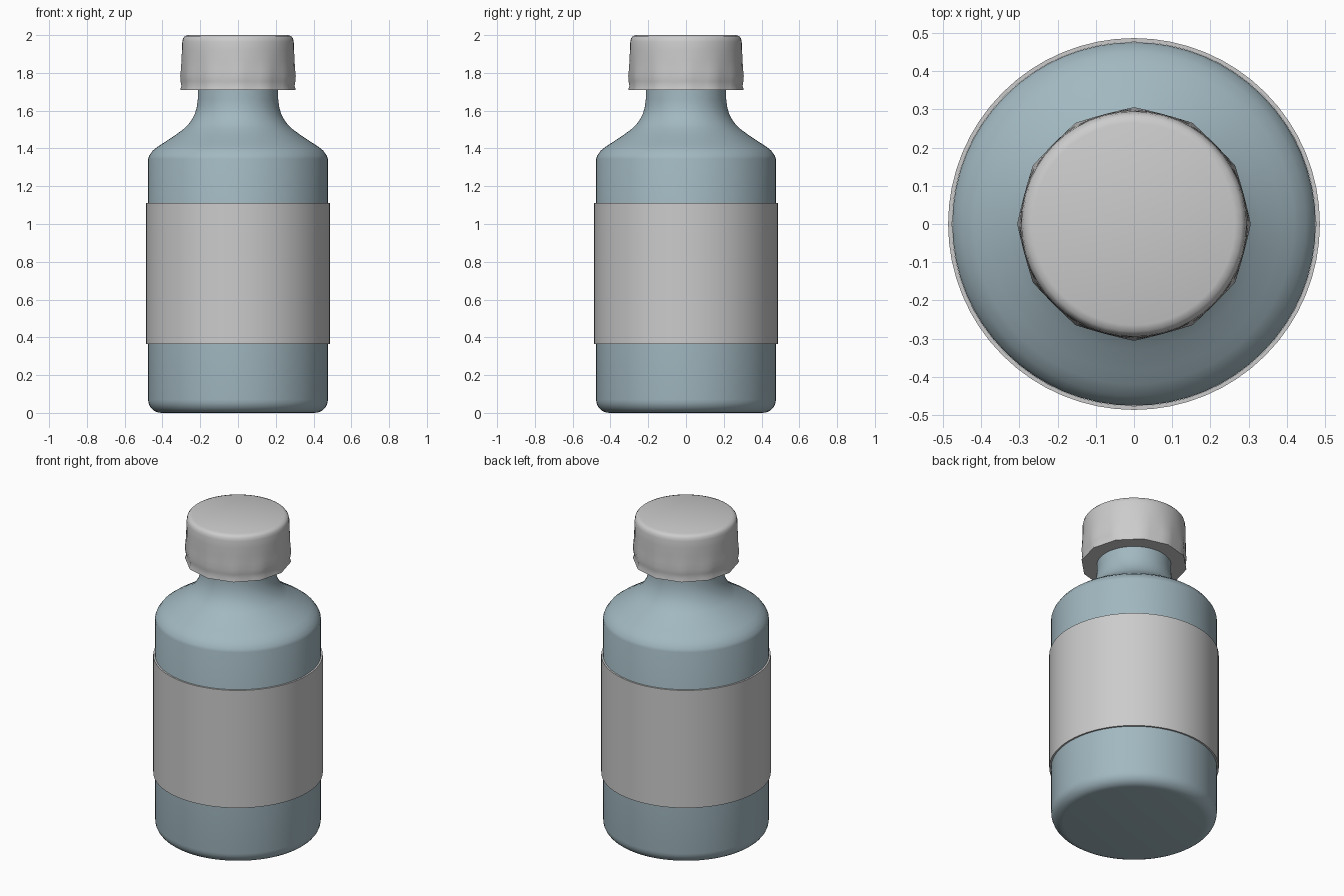
import bpy, bmesh, math

if "Cube" in bpy.data.objects:
    bpy.data.objects.remove(bpy.data.objects["Cube"])


def lathe(name, profile, segments, closed=False, shape=None, angle=35):
    """Spin (radius, z, facet) points round z; radius 0 makes a pole."""
    bm = bmesh.new()
    rings = []
    for p in profile:
        r, z = p[0], p[1]
        if r == 0:
            rings.append([bm.verts.new((0, 0, z))])
            continue
        ring = []
        for i in range(segments):
            a = 2 * math.pi * i / segments
            k = r * (shape(a, p[2]) if shape else 1)
            ring.append(bm.verts.new((k * math.cos(a), k * math.sin(a), z)))
        rings.append(ring)
    pairs = list(zip(rings, rings[1:]))
    if closed:
        pairs.append((rings[-1], rings[0]))
    for lo, hi in pairs:
        for i in range(segments):
            j = (i + 1) % segments
            quad = [lo[i % len(lo)], lo[j % len(lo)], hi[j % len(hi)], hi[i % len(hi)]]
            bm.faces.new(list(dict.fromkeys(quad)))
    bmesh.ops.recalc_face_normals(bm, faces=bm.faces)
    mesh = bpy.data.meshes.new(name)
    bm.to_mesh(mesh)
    bm.free()
    ob = bpy.data.objects.new(name, mesh)
    bpy.context.collection.objects.link(ob)
    bpy.ops.object.select_all(action='DESELECT')
    ob.select_set(True)
    bpy.context.view_layer.objects.active = ob
    bpy.ops.object.shade_smooth_by_angle(angle=math.radians(angle))
    return ob


# Bottle: rounded base, straight wall, curved shoulder, neck
base = [(0.406 + 0.07 * math.sin(t), 0.07 - 0.07 * math.cos(t))
        for t in (math.pi / 2 * i / 6 for i in range(7))]
bottle = lathe("bottle", [(0, 0)] + base + [
    (0.476, 1.345), (0.47, 1.362), (0.45, 1.39), (0.42, 1.413), (0.385, 1.435),
    (0.33, 1.472), (0.285, 1.505), (0.262, 1.528), (0.243, 1.555), (0.228, 1.585),
    (0.218, 1.62), (0.213, 1.66), (0.213, 1.92), (0, 1.92)], 64)
mat = bpy.data.materials.new("pale_blue")
mat.diffuse_color = (0.36, 0.48, 0.53, 1)
mat.use_nodes = True
mat.node_tree.nodes["Principled BSDF"].inputs["Base Color"].default_value = mat.diffuse_color
bottle.data.materials.append(mat)

# Label: thin band wrapped round the body
lathe("label", [(0.4765, 0.365), (0.487, 0.365), (0.487, 1.11), (0.4765, 1.11)],
      64, closed=True)


# Cap: round top blending into a twelve-sided skirt
def twelve_sided(a, amount):
    step = math.pi / 6
    off = (a % step) - step / 2
    poly = math.cos(step / 2) / math.cos(off)
    return 1 + amount * (poly - 1)


lathe("cap", [
    (0.0, 1.71, 0), (0.21, 1.71, 0), (0.305, 1.71, 1), (0.305, 1.717, 1),
    (0.299, 1.73, 0.7), (0.304, 1.755, 0.8), (0.306, 1.785, 0.8),
    (0.302, 1.82, 0.5), (0.299, 1.87, 0.2), (0.297, 1.92, 0), (0.295, 1.965, 0),
    (0.291, 1.983, 0), (0.282, 1.994, 0), (0.265, 2.0, 0), (0, 2.0, 0)],
    48, shape=twelve_sided)
